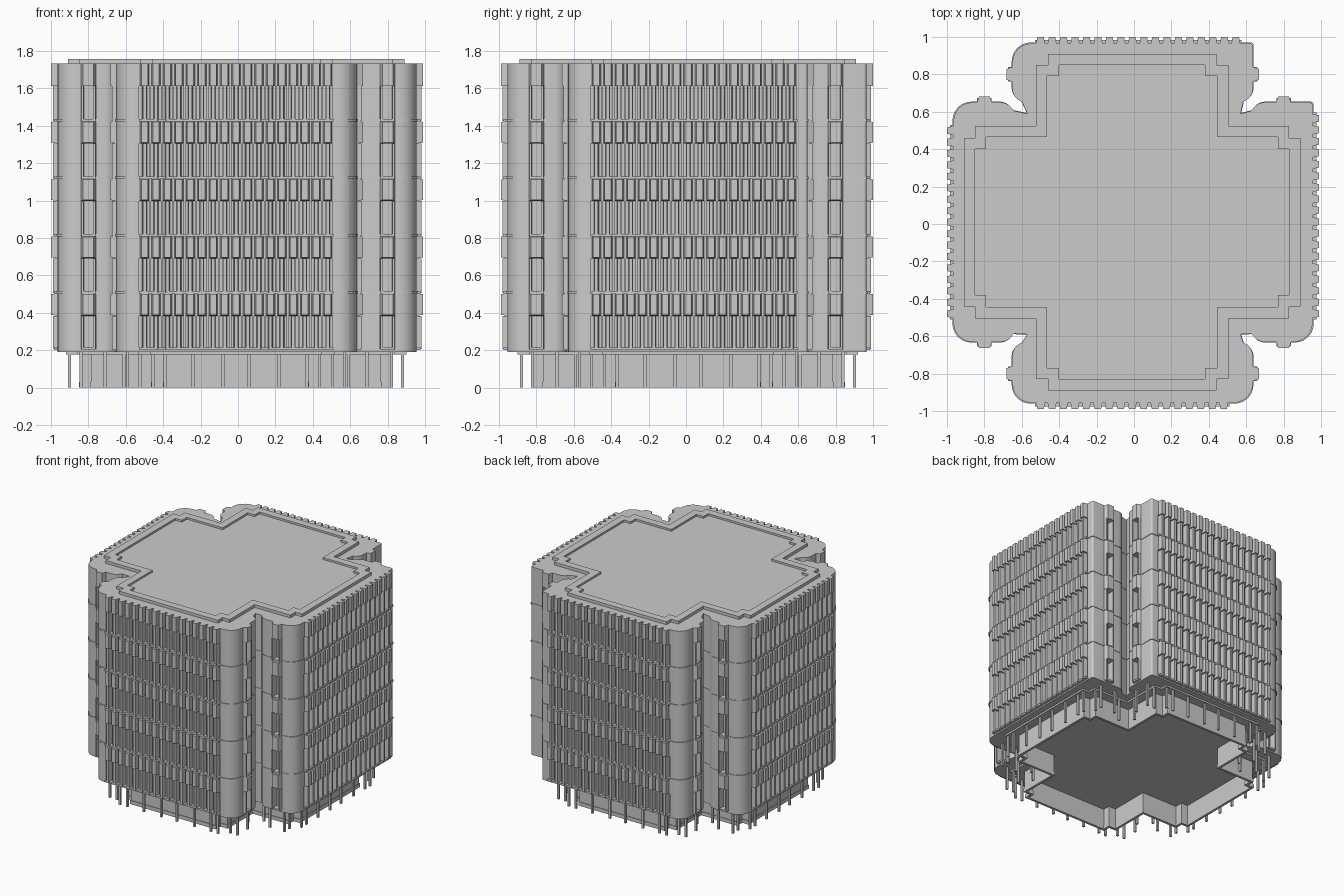
import bpy, bmesh, math
from mathutils import Vector

if "Cube" in bpy.data.objects:
    bpy.data.objects.remove(bpy.data.objects["Cube"])

Z0, ZTOP, FLOOR = 0.19, 1.733, 0.307
BANDS = [(0.383 + FLOOR * k, 0.505 + FLOOR * k) for k in range(5)]
WINDOWS = [(Z0 + 0.015 if k == 0 else 0.505 + FLOOR * (k - 1), 0.383 + FLOOR * k) for k in range(5)]


def finish(name, bm):
    bmesh.ops.recalc_face_normals(bm, faces=bm.faces)
    me = bpy.data.meshes.new(name)
    bm.to_mesh(me)
    bm.free()
    ob = bpy.data.objects.new(name, me)
    bpy.context.collection.objects.link(ob)
    return ob


def prism(bm, pts, z0, z1, scale=1.0):
    """Closed vertical extrusion of a plan outline."""
    lo = [bm.verts.new((x * scale, y * scale, z0)) for x, y in pts]
    hi = [bm.verts.new((x * scale, y * scale, z1)) for x, y in pts]
    bm.faces.new(lo)
    bm.faces.new(hi)
    n = len(pts)
    for i in range(n):
        j = (i + 1) % n
        bm.faces.new((lo[i], lo[j], hi[j], hi[i]))


def ring(bm, outer, inner, z0, z1):
    """Closed wall between two matching outlines."""
    loops = [[bm.verts.new((x, y, z)) for x, y in o]
             for o, z in ((outer, z0), (outer, z1), (inner, z1), (inner, z0))]
    n = len(outer)
    for k in range(4):
        a, b = loops[k], loops[(k + 1) % 4]
        for i in range(n):
            j = (i + 1) % n
            bm.faces.new((a[i], a[j], b[j], b[i]))


def fillet(corners, seg=6):
    out, n = [], len(corners)
    for i, (x, y, r) in enumerate(corners):
        p = Vector((x, y))
        if r == 0:
            out.append((x, y))
            continue
        a = p + (Vector(corners[i - 1][:2]) - p).normalized() * r
        b = p + (Vector(corners[(i + 1) % n][:2]) - p).normalized() * r
        for s in range(seg + 1):
            t = s / seg
            w0, w1, w2 = (1 - t) ** 2, 1.4142 * t * (1 - t), t * t
            out.append(tuple((a * w0 + p * w1 + b * w2) / (w0 + w1 + w2)))
    return out


# signs, arm side planes, facade planes, facade strip ends, corner radius
QUADS = [
    (1, 1, 0.635, 0.65, 0.955, 0.965, 0.575, 0.595, 0.015),
    (-1, 1, 0.65, 0.65, 0.965, 0.965, 0.53, 0.53, 0.10),
    (-1, -1, 0.65, 0.63, 0.965, 0.955, 0.53, 0.51, 0.10),
    (1, -1, 0.635, 0.63, 0.955, 0.955, 0.51, 0.51, 0.10),
]
BAY = 0.80


def outline(d):
    """Cross plan; d recesses the window strips behind the wall face."""
    allp = []
    for sx, sy, ax, ay, fx, fy, ex, ey, r in QUADS:
        q = []
        if d:
            q += [(ex, fy - d, 0), (ex, fy, 0)]
        q.append((ax, fy, r))
        if d:
            q += [(ax, BAY + .04, 0), (ax - d, BAY + .04, 0), (ax - d, BAY - .04, 0), (ax, BAY - .04, 0)]
        q += [(ax, ay + .025, .045), (ax - .05, ay + .005, 0), (.57, .59, 0),
              (ax - .01, ay - .045, 0), (ax + .03, ay, .03)]
        if d:
            q += [(BAY - .04, ay, 0), (BAY - .04, ay - d, 0), (BAY + .04, ay - d, 0), (BAY + .04, ay, 0)]
        q.append((fx, ay, r))
        if d:
            q += [(fx, ey, 0), (fx - d, ey, 0)]
        q = [(x * sx, y * sy, rr) for x, y, rr in q]
        # keep a clockwise walk around the plan
        allp.append(q if sx * sy > 0 else q[::-1])
    return fillet(allp[0] + allp[3] + allp[2] + allp[1])


full, recessed = outline(0), outline(0.03)

# window storeys, spandrel bands and floor ledges
bm = bmesh.new()
for a, b in WINDOWS:
    prism(bm, recessed, a, b)
glass = finish("window_storeys", bm)
bm = bmesh.new()
prism(bm, full, Z0, Z0 + 0.015)
for a, b in BANDS:
    prism(bm, full, a, b)
bands = finish("spandrel_bands", bm)
bm = bmesh.new()
for a, b in BANDS[:-1]:
    prism(bm, full, b - 0.004, b + 0.010, 1.006)
finish("floor_ledges", bm)


def tooth(bm, o, t, n, w0, w1, depth, z0, z1, cham=0.0, back=0.0):
    """Tapered vertical rib standing on a wall at point o."""
    vs = []
    for z, c in ((z0, cham), (z1, -cham)):
        for u, v, cc in ((-w0, -back, 0), (w0, -back, 0), (w1, depth, c), (-w1, depth, c)):
            p = o + t * u + n * v
            vs.append(bm.verts.new((p.x, p.y, z + cc)))
    for f in ((0, 1, 2, 3), (4, 5, 6, 7), (0, 1, 5, 4), (1, 2, 6, 5), (2, 3, 7, 6), (3, 0, 4, 7)):
        bm.faces.new([vs[i] for i in f])


# facade ribs: wide on spandrels, slim between the windows
X, Y = Vector((1, 0)), Vector((0, 1))
FACADES = [(X, -Y, .955, -.53, .51, 17), (X, Y, .965, -.53, .575, 18),
           (Y, -X, .965, -.51, .53, 17), (Y, X, .955, -.51, .595, 18)]
ribs, fins = bmesh.new(), bmesh.new()
for t, n, off, a, b, count in FACADES:
    step = (b - a) / count
    for i in range(count):
        o = n * off + t * (a + step * (i + .5))
        for z0, z1 in BANDS:
            tooth(ribs, o, t, n, .025, .017, .035, z0, z1, .006 if z1 < 1.7 else 0, .005)
        for z0, z1 in WINDOWS:
            tooth(fins, o, t, n, .013, .009, .025, z0, z1, 0, .032)
            tooth(fins, o + t * step / 2, t, n, .005, .005, .0, z0, z1, 0, .032)
    # facade end posts and sills
    for z0, z1 in WINDOWS:
        tooth(fins, n * off + t * (a + b) / 2, t, n, (b - a) / 2, (b - a) / 2, .02, z0 - .004, z0 + .010, 0, .03)

# narrow window bays on the arm sides
for sx, sy, ax, ay, *_ in QUADS:
    for o, t, n in ((Vector((sx * ax, sy * BAY)), Y, X * sx), (Vector((sx * BAY, sy * ay)), X, Y * sy)):
        for z0, z1 in BANDS:
            tooth(ribs, o, t, n, .042, .028, .033, z0, z1, .006 if z1 < 1.7 else 0, .005)
        for z0, z1 in WINDOWS:
            for s in (-.032, .032):
                tooth(fins, o + t * s, t, n, .008, .006, .025, z0, z1, 0, .032)
            tooth(fins, o, t, n, .036, .036, .02, z0 - .004, z0 + .010, 0, .03)
finish("spandrel_ribs", ribs)
finish("window_fins", fins)


def rot(p, k):
    for _ in range(k):
        p = (p[1], -p[0])
    return (p[0] - .01, p[1] + .01)


def stepped_cross(i):
    """Cross with stepped arm ends, inset by i."""
    q = [(.45, .9), (.45, .84), (.515, .84), (.515, .515), (.84, .515), (.84, .45), (.9, .45)]
    return [rot((x - i, y - i), k) for k in range(4) for x, y in q]


# roof curb and deck
bm = bmesh.new()
ring(bm, stepped_cross(0), stepped_cross(.06), ZTOP - .005, 1.757)
finish("roof_curb", bm)
bm = bmesh.new()
prism(bm, stepped_cross(.06), ZTOP - .005, 1.741)
finish("roof_deck", bm)

# soffit slab and open ground-floor walls
bm = bmesh.new()
prism(bm, stepped_cross(-.01), .176, Z0 + .002)
finish("soffit_slab", bm)
bm = bmesh.new()
ring(bm, stepped_cross(.065), stepped_cross(.075), 0, .18)
finish("ground_floor_wall", bm)
bm = bmesh.new()
ring(bm, stepped_cross(.06), stepped_cross(.08), 0, .03)
finish("ground_floor_kerb", bm)

# slender ground-floor columns
bm = bmesh.new()
SPOTS = [(.07, .89), (.23, .89), (.38, .89), (.445, .89), (.515, .83), (.58, .83), (.58, .70), (.515, .60)]
for k in range(4):
    for x, y in SPOTS:
        for s in (-1, 1):
            cx, cy = rot((s * x, y), k)
            h = .008
            prism(bm, [(cx - h, cy - h), (cx + h, cy - h), (cx + h, cy + h), (cx - h, cy + h)], 0, Z0)
finish("ground_columns", bm)

# smooth the rounded corners, keep all other edges crisp
bpy.ops.object.select_all(action='DESELECT')
for ob in (glass, bands):
    ob.select_set(True)
bpy.context.view_layer.objects.active = bands
bpy.ops.object.shade_smooth_by_angle(angle=math.radians(25))
